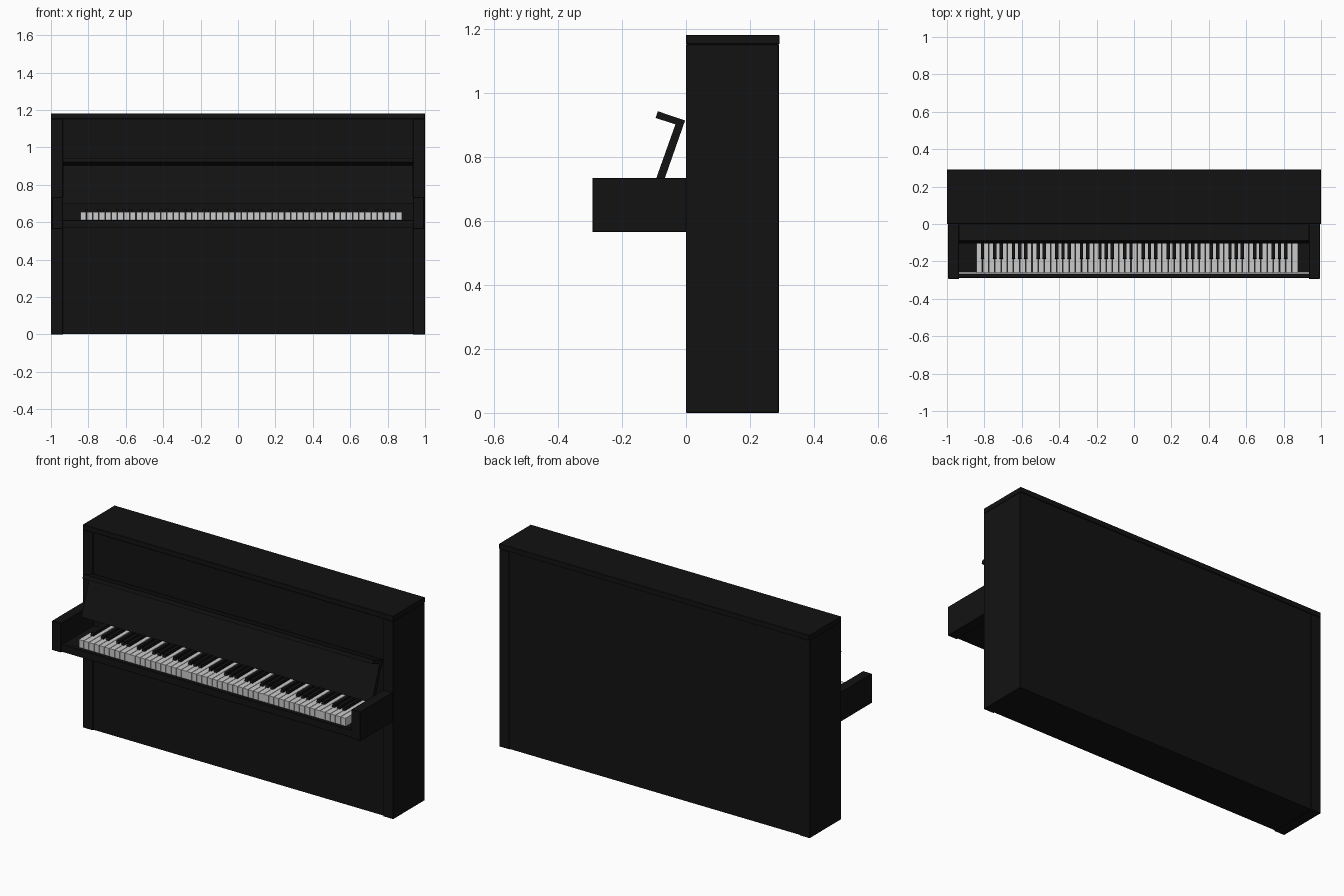
import bpy, bmesh

if "Cube" in bpy.data.objects:
    bpy.data.objects.remove(bpy.data.objects["Cube"])


def material(name, v):
    m = bpy.data.materials.new(name)
    m.diffuse_color = (v, v, v, 1)
    m.use_nodes = True
    m.node_tree.nodes["Principled BSDF"].inputs["Base Color"].default_value = m.diffuse_color
    return m


BLACK = material("black_lacquer", 0.006)
WHITE = material("ivory", 0.8)


def finish(name, bm, mat, bevel=0.0):
    bmesh.ops.recalc_face_normals(bm, faces=bm.faces[:])
    me = bpy.data.meshes.new(name)
    bm.to_mesh(me)
    bm.free()
    me.materials.append(mat)
    ob = bpy.data.objects.new(name, me)
    bpy.context.collection.objects.link(ob)
    if bevel:
        b = ob.modifiers.new("soft_edges", "BEVEL")
        b.width, b.segments = bevel, 1
    return ob


def extrude_x(bm, profile, x0, x1):
    """Solid from a (y, z) profile swept between two x positions."""
    a = [bm.verts.new((x0, y, z)) for y, z in profile]
    b = [bm.verts.new((x1, y, z)) for y, z in profile]
    bm.faces.new(a)
    bm.faces.new(b[::-1])
    n = len(a)
    for i in range(n):
        j = (i + 1) % n
        bm.faces.new((a[i], b[i], b[j], a[j]))


def rect(y0, y1, z0, z1):
    return [(y0, z0), (y1, z0), (y1, z1), (y0, z1)]


def part(name, profile, x0, x1, bevel=0.002):
    bm = bmesh.new()
    extrude_x(bm, profile, x0, x1)
    return finish(name, bm, BLACK, bevel)


# Upright cabinet: lid, sides and slightly recessed panel core
part("cabinet_core", rect(0.006, 0.287, 0.002, 1.152), -0.938, 0.938, 0)
part("top_lid", rect(0, 0.292, 1.152, 1.182), -1, 1)
for side, s in (("left", -1), ("right", 1)):
    part(side + "_cabinet_side", rect(0, 0.29, 0, 1.152), *sorted((s * 0.935, s)))
    part(side + "_keyboard_arm", rect(-0.293, 0.003, 0.565, 0.735),
         *sorted((s * 0.935, s * 0.994)))

# Key bed and front rail
part("key_bed", rect(-0.26, 0.01, 0.572, 0.607), -0.938, 0.938, 0)
part("front_rail", rect(-0.288, -0.264, 0.568, 0.612), -0.938, 0.938)

# Open fallboard with folded lip
part("fallboard", [(-0.105, 0.70), (-0.078, 0.70), (-0.003, 0.914),
                   (-0.088, 0.943), (-0.095, 0.922), (-0.033, 0.902)], -0.935, 0.935, 0)

# 52 white keys and 36 black keys, starting on A
START, PITCH = -0.843, 1.72 / 52
white, black = bmesh.new(), bmesh.new()
for i in range(52):
    x = START + i * PITCH
    extrude_x(white, rect(-0.262, -0.02, 0.607, 0.655), x + 0.0015, x + PITCH - 0.0015)
    if i % 7 in (0, 2, 3, 5, 6) and i < 51:
        c = x + PITCH
        extrude_x(black, [(-0.19, 0.645), (-0.02, 0.645), (-0.02, 0.672), (-0.182, 0.672)],
                  c - 0.009, c + 0.009)
finish("white_keys", white, WHITE)
finish("black_keys", black, BLACK)
